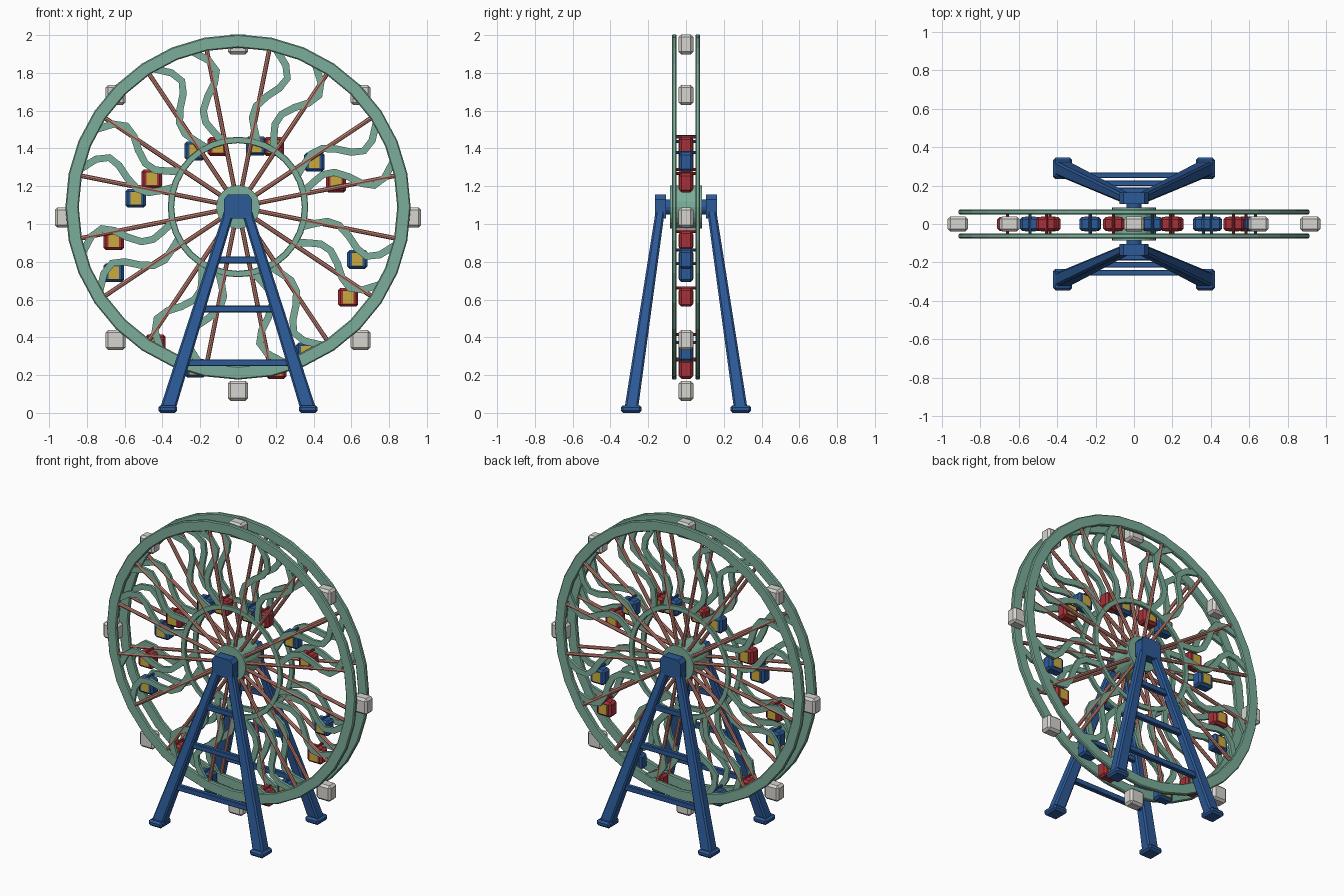
import bpy, bmesh, math
from mathutils import Vector, Matrix

if "Cube" in bpy.data.objects:
    bpy.data.objects.remove(bpy.data.objects["Cube"])

HUB = Vector((0, 0, 1.09))


def material(name, rgb):
    m = bpy.data.materials.new(name)
    m.diffuse_color = (*rgb, 1)
    m.use_nodes = True
    m.node_tree.nodes["Principled BSDF"].inputs["Base Color"].default_value = m.diffuse_color
    return m


GREEN = material("green", (0.20, 0.42, 0.32))
PINK = material("pink", (0.55, 0.22, 0.17))
BLUE = material("blue", (0.025, 0.10, 0.31))
RED = material("red", (0.38, 0.03, 0.04))
YELLOW = material("yellow", (0.60, 0.40, 0.05))
WHITE = material("white", (0.68, 0.66, 0.62))


def finish(name, bm, mat):
    bmesh.ops.recalc_face_normals(bm, faces=bm.faces)
    me = bpy.data.meshes.new(name)
    bm.to_mesh(me)
    bm.free()
    me.materials.append(mat)
    ob = bpy.data.objects.new(name, me)
    bpy.context.collection.objects.link(ob)
    return ob


def bridge(bm, sections, closed=False):
    # skin a list of equal-length cross-sections
    rows = [[bm.verts.new(p) for p in s] for s in sections]
    n = len(rows[0])
    pairs = list(zip(rows, rows[1:])) + ([(rows[-1], rows[0])] if closed else [])
    for a, b in pairs:
        for i in range(n):
            j = (i + 1) % n
            bm.faces.new((a[i], a[j], b[j], b[i]))
    if not closed:
        bm.faces.new(rows[0])
        bm.faces.new(rows[-1])


def polar(r, deg, y=0.0):
    a = math.radians(deg)
    return HUB + Vector((r * math.cos(a), y, r * math.sin(a)))


def ring(name, r0, r1, y0, y1, c, steps, mat):
    # chamfered band revolved about the axle
    prof = [(r0 + c, y0), (r1 - c, y0), (r1, y0 + c), (r1, y1 - c),
            (r1 - c, y1), (r0 + c, y1), (r0, y1 - c), (r0, y0 + c)]
    bm = bmesh.new()
    bridge(bm, [[polar(r, 360 * k / steps, y) for r, y in prof]
                for k in range(steps)], True)
    return finish(name, bm, mat)


def disc(name, radius, y0, y1, steps, mat):
    bm = bmesh.new()
    bridge(bm, [[polar(radius, 360 * k / steps, y) for k in range(steps)] for y in (y0, y1)])
    return finish(name, bm, mat)


def box(name, center, size, bevel, mat):
    bm = bmesh.new()
    bmesh.ops.create_cube(bm, size=1, matrix=Matrix.Translation(center) @ Matrix.Diagonal((*size, 1)))
    if bevel:
        bmesh.ops.bevel(bm, geom=bm.edges[:], offset=bevel, segments=1, affect='EDGES')
    return finish(name, bm, mat)


def rod(name, p, q, radius, sides, mat):
    p, q = Vector(p), Vector(q)
    bm = bmesh.new()
    rot = (q - p).to_track_quat('Z', 'Y').to_matrix().to_4x4()
    bmesh.ops.create_cone(bm, cap_ends=True, segments=sides, radius1=radius, radius2=radius,
                          depth=(q - p).length, matrix=Matrix.Translation((p + q) / 2) @ rot)
    return finish(name, bm, mat)


def track_angle(r, base):
    return base + 6 * math.sin(math.tau * (r - 0.38) / 0.46)


# hub and axle
disc("hub", 0.115, -0.085, 0.085, 24, GREEN)
disc("axle", 0.04, -0.14, 0.14, 16, BLUE)

for side in (-1, 1):
    label = "front" if side < 0 else "back"
    yc = side * 0.062

    # outer rim and inner ring
    ring(label + "_rim", 0.843, 0.914, yc - 0.013, yc + 0.013, 0.006, 32, GREEN)
    ring(label + "_inner_ring", 0.338, 0.372, yc - 0.010, yc + 0.010, 0.003, 32, GREEN)

    # straight spokes
    for k in range(16):
        a = 11.25 + 22.5 * k
        rod(label + "_spoke", polar(0.09, a, yc), polar(0.86, a, yc), 0.012, 8, PINK)

    # wavy sliding tracks
    for k in range(8):
        for base in (15 + 45 * k, 30 + 45 * k):
            path = [polar(r, track_angle(r, base), yc)
                    for r in [0.355 + 0.5 * i / 8 for i in range(9)]]
            sections = []
            for i, p in enumerate(path):
                t = (path[min(i + 1, 8)] - path[max(i - 1, 0)]).normalized()
                n = Vector((-t.z, 0, t.x)) * 0.019
                d = Vector((0, 0.009, 0))
                sections.append([p - n - d, p + n - d, p + n + d, p - n + d])
            bm = bmesh.new()
            bridge(bm, sections)
            finish(label + "_track", bm, GREEN)

    # support frame: top block, legs, feet, crossbars
    bm = bmesh.new()
    bridge(bm, [[Vector((x, y, z)) for x, z in
                 ((-0.075, 1.03), (0.075, 1.03), (0.075, 1.13), (0.055, 1.155),
                  (-0.055, 1.155), (-0.075, 1.13))]
                for y in (side * 0.105, side * 0.165)])
    finish(label + "_bearing_block", bm, BLUE)
    for sx in (-1, 1):
        top, low = Vector((sx * 0.042, side * 0.135, 1.08)), Vector((sx * 0.372, side * 0.29, 0.02))
        sections = []
        for p, w, d in ((top, 0.028, 0.024), (low, 0.042, 0.036)):
            c = 0.01
            sections.append([p + Vector((x, y, 0)) for x, y in
                             ((c - w, -d), (w - c, -d), (w, c - d), (w, d - c),
                              (w - c, d), (c - w, d), (-w, d - c), (-w, c - d))])
        bm = bmesh.new()
        bridge(bm, sections)
        finish(label + "_leg", bm, BLUE)
        box(label + "_foot", (sx * 0.372, side * 0.29, 0.02), (0.10, 0.11, 0.04), 0.012, BLUE)
    for z in (0.265, 0.55, 0.81):
        t = (1.08 - z) / 1.06
        box(label + "_crossbar", (0, side * (0.135 + 0.155 * t), z),
            (2 * (0.042 + 0.33 * t), 0.03, 0.036), 0.004, BLUE)

# fixed cabins on the rim
for k in range(8):
    c = polar(0.917, 45 * k) - Vector((0, 0, 0.056))
    box("fixed_cabin", c, (0.106, 0.078, 0.106), 0.014, WHITE)


def sliding_car(name, r, base, mat):
    c = polar(r, track_angle(r, base)) - Vector((0, 0, 0.055))
    box(name, c, (0.108, 0.074, 0.10), 0.013, mat)
    box(name + "_window", c, (0.056, 0.080, 0.066), 0, YELLOW)
    # pivot pin between the two tracks
    rod(name + "_pin", c + Vector((0, -0.06, 0.05)), c + Vector((0, 0.06, 0.05)), 0.008, 8, mat)


# sliding cars at their varying radii
RADII = (0.55, 0.42, 0.39, 0.50, 0.67, 0.80, 0.83, 0.72)
for k, r in enumerate(RADII):
    sliding_car("red_car", r, 15 + 45 * k, RED)
    sliding_car("blue_car", r, 165 - 45 * k, BLUE)
